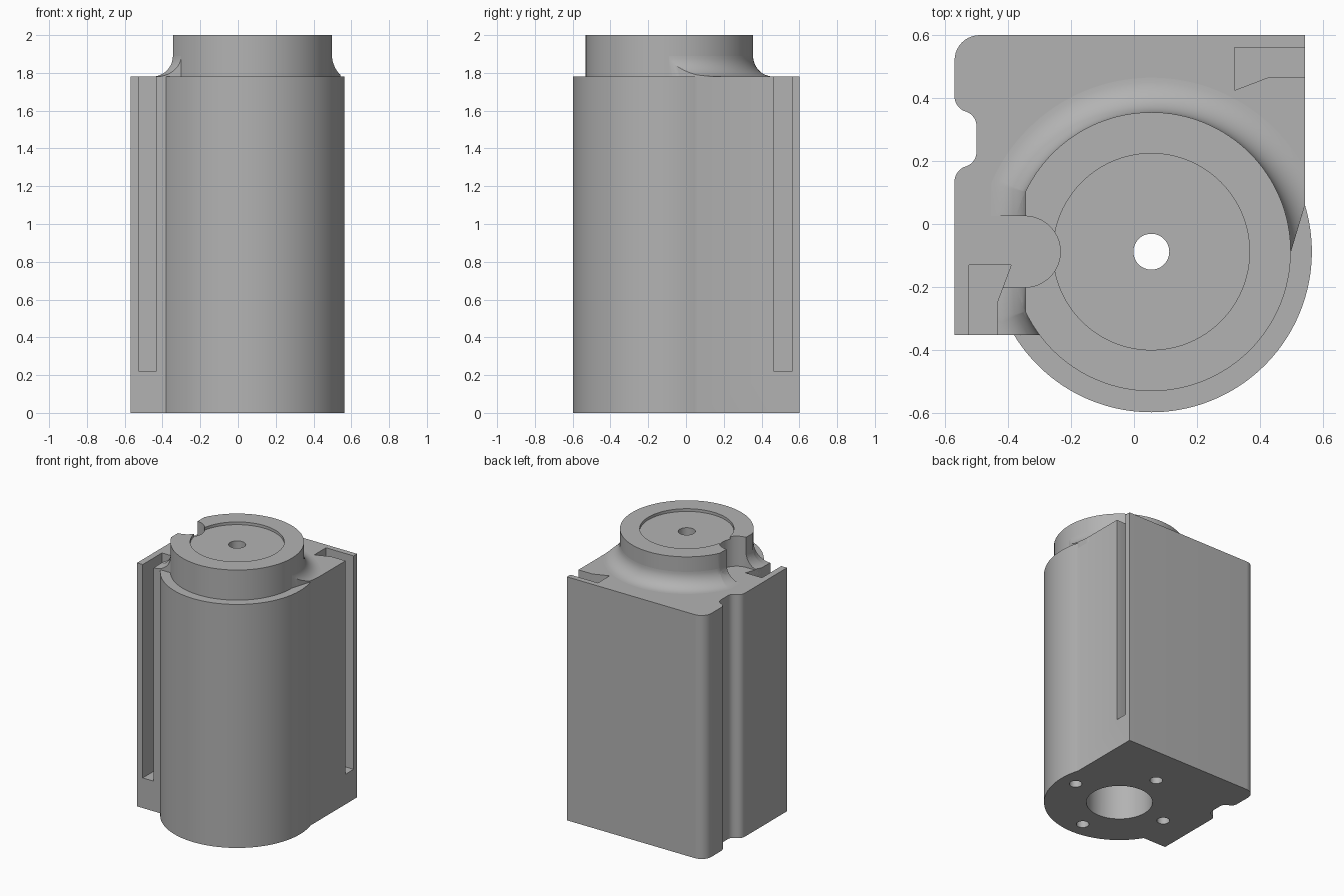
import bpy, bmesh
from math import cos, sin, pi, radians, atan2, sqrt

if "Cube" in bpy.data.objects:
    bpy.data.objects.remove(bpy.data.objects["Cube"])

CX, CY = 0.055, -0.088      # main axis
TOP, SHOULDER = 2.0, 1.78
R_BODY, R_COLLAR, FILLET = 0.51, 0.443, 0.11
FLAT_X = -0.345             # flat on the side of the collar

grey = bpy.data.materials.new("satin grey")
grey.use_nodes = True
grey.diffuse_color = (0.45, 0.45, 0.45, 1)
grey.node_tree.nodes["Principled BSDF"].inputs["Base Color"].default_value = grey.diffuse_color


def arc(cx, cy, r, a0, a1, n=10):
    """Points along an arc, angles in degrees."""
    angles = [radians(a0 + (a1 - a0) * i / n) for i in range(n + 1)]
    return [(cx + r * cos(a), cy + r * sin(a)) for a in angles]


def add_object(name, bm):
    bmesh.ops.recalc_face_normals(bm, faces=bm.faces)
    mesh = bpy.data.meshes.new(name)
    bm.to_mesh(mesh)
    bm.free()
    mesh.materials.append(grey)
    obj = bpy.data.objects.new(name, mesh)
    bpy.context.collection.objects.link(obj)
    return obj


def prism(name, pts, lo, hi, along_y=False):
    """Extrude a flat outline along z, or an x-z outline along y."""
    bm = bmesh.new()
    place = (lambda p: (p[0], lo, p[1])) if along_y else (lambda p: (p[0], p[1], lo))
    face = bm.faces.new([bm.verts.new(place(p)) for p in pts])
    side = bmesh.ops.extrude_face_region(bm, geom=[face])["geom"]
    moved = [v for v in side if isinstance(v, bmesh.types.BMVert)]
    bmesh.ops.translate(bm, verts=moved, vec=(0, hi - lo, 0) if along_y else (0, 0, hi - lo))
    return add_object(name, bm)


def rod(name, x, y, r, lo, hi, n=48):
    return prism(name, arc(x, y, r, 0, 360, n)[:-1], lo, hi)


def ring(name, profile, n=128):
    """Revolve a closed (radius, z) profile round the main axis."""
    bm = bmesh.new()
    loops = [[bm.verts.new((CX + r * cos(2 * pi * i / n), CY + r * sin(2 * pi * i / n), z))
              for r, z in profile] for i in range(n)]
    k = len(profile)
    for i in range(n):
        a, b = loops[i], loops[(i + 1) % n]
        for j in range(k):
            bm.faces.new((a[j], b[j], b[(j + 1) % k], a[(j + 1) % k]))
    return add_object(name, bm)


def combine(obj, tool, op="DIFFERENCE"):
    mod = obj.modifiers.new("cut", "BOOLEAN")
    mod.operation, mod.object, mod.solver = op, tool, "EXACT"
    bpy.context.view_layer.objects.active = obj
    bpy.ops.object.modifier_apply(modifier=mod.name)


# Body outline: round front merged with a square back, grooved on one side
LEFT, RIGHT, FRONT, BACK = -0.57, 0.543, -0.352, 0.6
right_angle = atan2(sqrt(R_BODY ** 2 - (RIGHT - CX) ** 2), RIGHT - CX) * 180 / pi
front_angle = atan2(FRONT - CY, -sqrt(R_BODY ** 2 - (FRONT - CY) ** 2)) * 180 / pi
groove_half = arc(-0.52, 0.405, 0.05, 180, 252, 8) + arc(-0.55, 0.31, 0.05, 72, 0, 8)
groove = groove_half + [(x, 0.54 - y) for x, y in reversed(groove_half)]
outline = (arc(CX, CY, R_BODY, front_angle, right_angle, 90) + [(RIGHT, BACK)]
           + arc(LEFT + 0.08, BACK - 0.08, 0.08, 90, 180) + groove + [(LEFT, FRONT)])
body = prism("body", outline, 0, SHOULDER)

# Collar disc standing on the shoulder
collar = rod("collar", CX, CY, R_COLLAR, SHOULDER, TOP, 128)

# Cove fillet round the collar, kept only over the square part
cove_arc = arc(R_COLLAR + FILLET, SHOULDER + FILLET, FILLET, 180, 270, 12)
cove = ring("collar_fillet", [(0.38, SHOULDER + FILLET)] + cove_arc
            + [(R_COLLAR + FILLET, 1.74), (0.38, 1.74)])
limit = prism("fillet_limit", [(-0.7, FRONT), (-0.25, FRONT), (0, -0.1), (0.495, -0.1),
                               (RIGHT, 0.06), (RIGHT, BACK), (-0.7, BACK)], 1.7, 2.2)
combine(cove, limit, "INTERSECT")

# Flat side of the collar with the same cove at its foot
flat_profile = ([(1, 2.2), (FLAT_X, 2.2)]
                + arc(FLAT_X - FILLET, SHOULDER + FILLET, FILLET, 0, -90, 12)
                + [(FLAT_X - FILLET, 1.7), (1, 1.7)])
flat_side = prism("flat_limit", flat_profile, -1, 1, along_y=True)
for part in (collar, cove):
    combine(part, flat_side, "INTERSECT")

# Round-ended notch through the flat side
notch = prism("notch_cutter", arc(-0.347, CY, 0.113, -90, 90, 32)
              + [(-0.6, CY + 0.113), (-0.6, CY - 0.113)], 1.72, 2.2)
for part in (collar, cove):
    combine(part, notch)

# Two hooked slots down the body
front_slot = prism("front_slot_cutter", [(-0.524, -0.5), (-0.524, -0.13), (-0.39, -0.13),
                                         (-0.435, -0.25), (-0.435, -0.5)], 0.22, 2.2)
side_slot = prism("side_slot_cutter", [(0.7, 0.56), (0.32, 0.56), (0.32, 0.425),
                                       (0.43, 0.467), (0.7, 0.467)], 0.22, 2.2)
combine(body, front_slot)
combine(body, side_slot)
combine(cove, front_slot)

# Shallow round recess, shaft hole, bottom bore and four screw holes
recess = rod("recess_cutter", CX, CY, 0.312, TOP - 0.02, 2.2, 96)
shaft = rod("shaft_cutter", CX, CY, 0.057, -0.1, 2.2)
bore = rod("bore_cutter", CX, CY, 0.224, -0.1, 1.2, 64)
screws = [rod("screw_cutter", CX + 0.387 * cos(i * pi / 2), CY + 0.387 * sin(i * pi / 2),
              0.043, -0.1, 0.3, 32) for i in range(4)]
combine(collar, recess)
for part in (collar, body):
    combine(part, shaft)
for tool in [bore] + screws:
    combine(body, tool)

# Remove helpers and shade the finished parts
for tool in [limit, flat_side, notch, front_slot, side_slot, recess, shaft, bore] + screws:
    bpy.data.objects.remove(tool)
for part in (body, collar, cove):
    bpy.ops.object.select_all(action="DESELECT")
    part.select_set(True)
    bpy.context.view_layer.objects.active = part
    bpy.ops.object.shade_smooth_by_angle(angle=radians(30))
